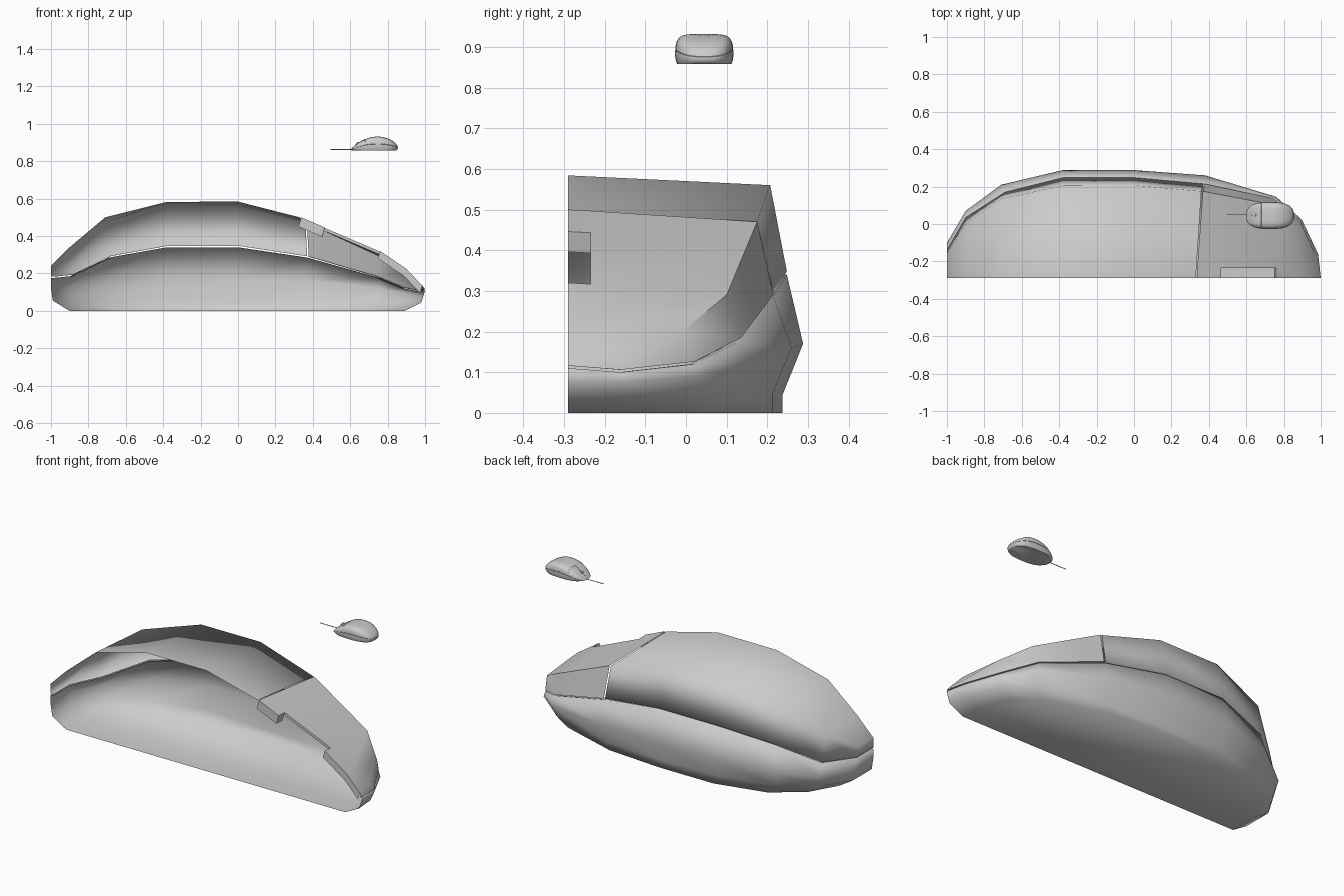
import bpy, bmesh, math
from mathutils import Vector as V

if "Cube" in bpy.data.objects:
    bpy.data.objects.remove(bpy.data.objects["Cube"])

YC = -0.29  # open cut plane of the large half shell


def make(name, strips, ngons=(), angle=None):
    """Mesh from strips (lists of equal-length point rows) and loose polygons."""
    bm = bmesh.new()
    for rows in strips:
        g = [[bm.verts.new(p) for p in r] for r in rows]
        for a, b in zip(g, g[1:]):
            for i in range(len(a) - 1):
                bm.faces.new((a[i], a[i + 1], b[i + 1], b[i]))
    for poly in ngons:
        bm.faces.new([bm.verts.new(p) for p in poly])
    bmesh.ops.remove_doubles(bm, verts=bm.verts, dist=1e-5)
    bmesh.ops.dissolve_degenerate(bm, edges=bm.edges, dist=1e-5)
    bmesh.ops.recalc_face_normals(bm, faces=bm.faces)
    me = bpy.data.meshes.new(name)
    bm.to_mesh(me)
    bm.free()
    me.shade_smooth()
    ob = bpy.data.objects.new(name, me)
    bpy.context.collection.objects.link(ob)
    if angle:
        bpy.context.view_layer.objects.active = ob
        ob.select_set(True)
        bpy.ops.object.shade_smooth_by_angle(angle=math.radians(angle))
        ob.select_set(False)
    return ob


def inset(row, d, dz=0.0):
    """Move a row towards the middle of the body."""
    return [V((p.x * (1 - d), YC + (p.y - YC) * (1 - 2 * d), p.z + dz)) for p in row]


# Outline rows, running from tail centre round the side to nose centre
wide = [V(p) for p in [(-1, YC, .12), (-1, -.1, .12), (-.9, .07, .13), (-.71, .21, .15),
        (-.38, .288, .17), (0, .288, .17), (.38, .26, .16), (.76, .145, .12),
        (.9, .02, .09), (.98, -.16, .075), (.99, YC, .075)]]
seam = [V(p) for p in [(-1, YC, .175), (-1, -.14, .175), (-.9, .035, .185), (-.69, .17, .285),
        (-.38, .248, .34), (0, .248, .34), (.37, .215, .285), (.75, .135, .178),
        (.89, .02, .12), (.985, -.16, .1), (1, YC, .11)]]
corner = [V(p) for p in [(-1, YC, .24), (-1, -.16, .235), (-.9, 0, .33), (-.71, .135, .47),
          (-.38, .205, .56), (0, .207, .56), (.36, .175, .47), (.76, .1, .29),
          (.9, -.01, .2), (.972, -.17, .14), (.985, YC, .135)]]
centre = [V((x, YC, z)) for x, z in [(-1, .24), (-.9, .34), (-.71, .5), (-.38, .583),
          (0, .584), (.33, .5), (.76, .32), (.9, .225), (.985, .135)]]

# Lower body of the large shell
low = [V((p.x * .99, YC + (p.y - YC) * .913, .055 if p.x < 0 else .045)) for p in wide]
floor = [V((p.x * .91, p.y, 0)) for p in low]
make("lower_body", [[floor, low, wide, seam, inset(seam, .015)]], [floor])

# Upper rear shell
rim = [p + V((0, 0, .008)) for p in seam[:7]]
make("upper_shell", [[inset(rim, .018), rim, corner[:7]], [corner[1:7], centre[:6]]],
     [[corner[0], corner[1], centre[0]]] if corner[0] != centre[0] else [])


# Button panel with wheel slot; one extra column at the slot's rear end
def cols(row):
    a = row[0] + V((.008, 0, 0))
    return [a, a.lerp(row[1], .3)] + list(row[1:])


def hang(row, d):
    return [row, [p + d for p in row]]


s_row = [p + V((0, 0, .006)) for p in cols(seam[6:])]
c_row = cols(corner[6:])
m_row = cols(centre[5:])
slot = [V((p.x, -.235, p.z - .003)) for p in m_row[:4]]
drop = V((-.015, 0, -.05))
make("button_panel", [[inset(s_row, .018), s_row, c_row],
                      [c_row[:4], slot],
                      [slot[:2], m_row[:2]],
                      [slot[2:], m_row[2:4]],
                      hang(m_row[:2] + [slot[1]], drop),
                      hang(slot[1:3], drop * .3),
                      hang([slot[2]] + m_row[2:], drop * .8)],
     [[slot[3], c_row[3], c_row[4], c_row[5]], [slot[3], m_row[3], m_row[4]]], 50)

# Small complete mouse: rounded-rectangle rings under an arched height profile
CX, CY, CZ, N = .7275, .045, .858, 48


def arch(u):
    return .074 * (1 - .9 * ((u - .15) / 1.15) ** 2)


def small(s, h, a):
    c, d = math.cos(a), math.sin(a)
    u = s * math.copysign(abs(c) ** .75, c)
    v = s * math.copysign(abs(d) ** .75, d)
    return V((CX + .1275 * u, CY + .072 * v, CZ + arch(u) * h))


def ring(s, h):
    return [small(s, h, 2 * math.pi * i / N) for i in range(N)] + [small(s, h, 0)]


top_prof = [(.99, .48), (.975, .62), (.94, .76), (.87, .87), (.76, .94), (.6, .98), (.4, .995), (.2, 1)]
base = [ring(s, h) for s, h in [(.93, 0), (.97, .12), (1, .3), (.995, .45), (.97, .46)]]
make("small_mouse_base", [base], [base[0][:-1]], 45)
cover = [ring(s, h) for s, h in [(.97, .46)] + top_prof]
make("small_mouse_cover", [cover], [cover[-1][:-1]], 45)


def small_top(x, y):
    """Point on the small mouse's cover above (x, y)."""
    u, v = (x - CX) / .1275, (y - CY) / .072
    r = min(.99, (abs(u) ** 2.67 + abs(v) ** 2.67) ** .375)
    h = 1
    for (r1, h1), (r0, h0) in zip(top_prof, top_prof[1:]):
        if r0 <= r <= r1:
            h = h0 + (h1 - h0) * (r - r0) / (r1 - r0)
    return V((x, y, CZ + arch(u) * h))


def tube(name, pts, r):
    cu = bpy.data.curves.new(name, 'CURVE')
    cu.dimensions = '3D'
    cu.bevel_depth = r
    cu.bevel_resolution = 2
    cu.use_fill_caps = True
    sp = cu.splines.new('POLY')
    sp.points.add(len(pts) - 1)
    for q, p in zip(sp.points, pts):
        q.co = (p.x, p.y, p.z, 1)
    bpy.context.collection.objects.link(bpy.data.objects.new(name, cu))


# Button seams and cable of the small mouse
tube("small_mouse_button_line", [small_top(.68, CY + .066 * k / 10) for k in range(-10, 11)], .0008)
tube("small_mouse_split_line", [small_top(.607 + .0073 * k, CY) for k in range(11)], .0008)
tube("small_mouse_cable", [V((.494, .05, .8625)), V((.61, .05, .8625))], .002)

# Scroll wheel of the small mouse
bpy.ops.mesh.primitive_cylinder_add(vertices=32, radius=.018, depth=.012,
                                    location=(.646, CY + .003, .886), rotation=(math.pi / 2, 0, 0))
wheel = bpy.context.object
wheel.name = "small_mouse_wheel"
bpy.ops.object.shade_smooth_by_angle(angle=math.radians(40))
bv = wheel.modifiers.new("round", 'BEVEL')
bv.width = .003
bv.segments = 3
